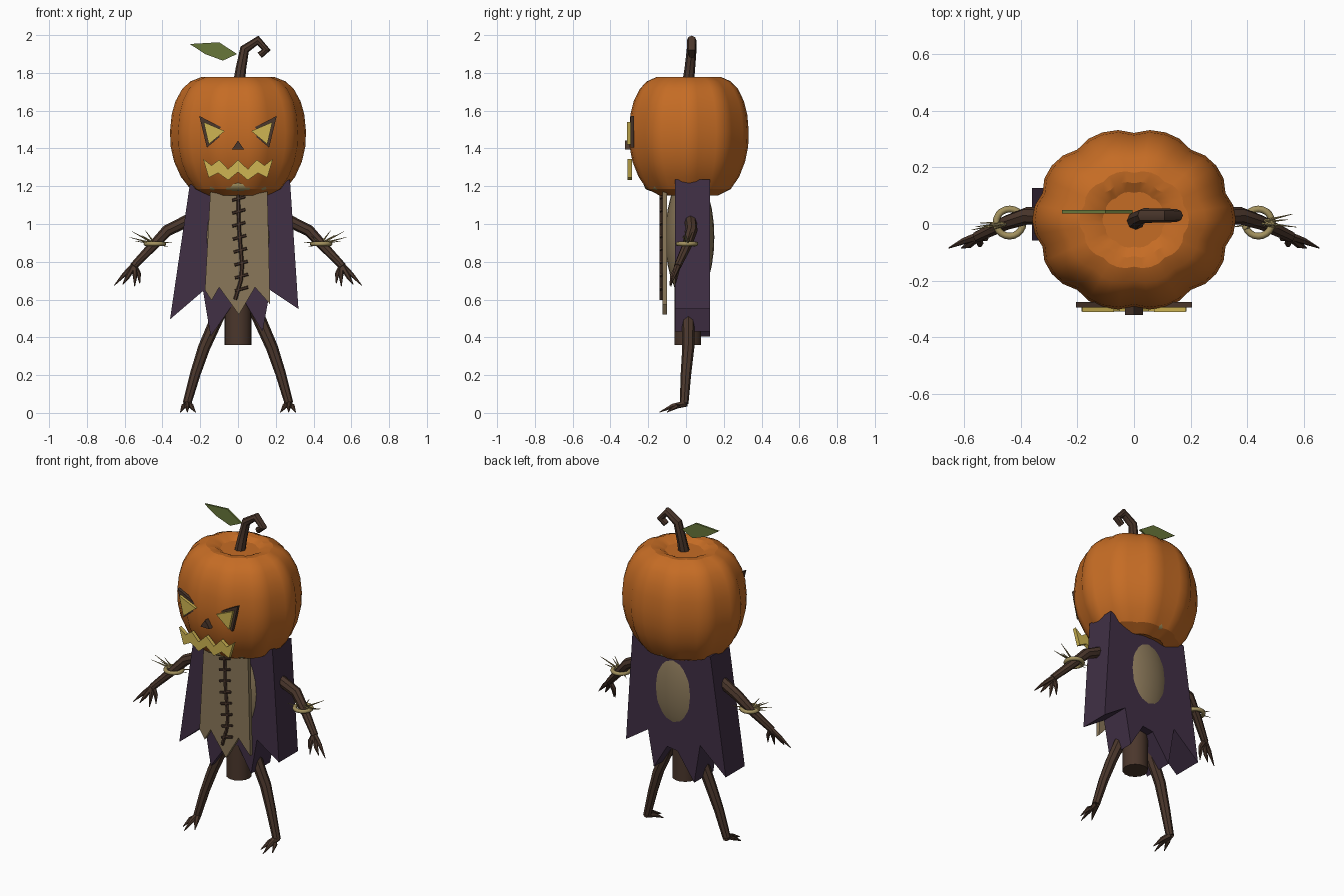
import bpy, bmesh, math, random
from mathutils import Vector

if "Cube" in bpy.data.objects:
    bpy.data.objects.remove(bpy.data.objects["Cube"])

random.seed(4)


def mat(name, rgb):
    m = bpy.data.materials.new(name)
    m.diffuse_color = (*rgb, 1)
    m.use_nodes = True
    m.node_tree.nodes["Principled BSDF"].inputs["Base Color"].default_value = m.diffuse_color
    return m


ORANGE = mat("pumpkin_orange", (0.56, 0.150, 0.018))
BARK = mat("bark_brown", (0.070, 0.038, 0.025))
PURPLE = mat("cloak_purple", (0.052, 0.029, 0.060))
TAN = mat("burlap_tan", (0.255, 0.187, 0.100))
GLOW = mat("glow_yellow", (0.62, 0.46, 0.085))
STRAW = mat("straw", (0.36, 0.28, 0.110))
GREEN = mat("leaf_green", (0.135, 0.180, 0.042))


def finish(name, bm, material, smooth=None):
    bmesh.ops.recalc_face_normals(bm, faces=bm.faces)
    me = bpy.data.meshes.new(name)
    bm.to_mesh(me)
    bm.free()
    me.materials.append(material)
    ob = bpy.data.objects.new(name, me)
    bpy.context.collection.objects.link(ob)
    if smooth:
        bpy.ops.object.select_all(action='DESELECT')
        ob.select_set(True)
        bpy.context.view_layer.objects.active = ob
        bpy.ops.object.shade_smooth_by_angle(angle=math.radians(smooth))
    return ob


def skin(bm, rings):
    """Join equal rings of verts with quads and cap both ends."""
    n = len(rings[0])
    for a, b in zip(rings, rings[1:]):
        for i in range(n):
            j = (i + 1) % n
            bm.faces.new((a[i], a[j], b[j], b[i]))
    bm.faces.new(rings[0])
    bm.faces.new(rings[-1])


def tube(bm, pts, radii, n=8):
    """Sweep a round section along a polyline."""
    pts = [Vector(p) for p in pts]
    rings = []
    for i, (p, r) in enumerate(zip(pts, radii)):
        d = Vector()
        if i > 0:
            d += (p - pts[i - 1]).normalized()
        if i < len(pts) - 1:
            d += (pts[i + 1] - p).normalized()
        d.normalize()
        ref = Vector((0, 1, 0)) if abs(d.y) < 0.9 else Vector((0, 0, 1))
        u = d.cross(ref).normalized()
        v = d.cross(u)
        rings.append([bm.verts.new(p + r * (math.cos(t) * u + math.sin(t) * v))
                      for t in (math.tau * k / n for k in range(n))])
    skin(bm, rings)


def tube_part(name, pts, radii, material, n=8):
    bm = bmesh.new()
    tube(bm, pts, radii, n)
    return finish(name, bm, material, 40)


def plate(name, pts, y0, y1, material):
    """Extrude an x/z outline from y0 to y1."""
    bm = bmesh.new()
    f = bm.faces.new([bm.verts.new((x, y0, z)) for x, z in pts])
    r = bmesh.ops.extrude_face_region(bm, geom=[f])
    for v in r["geom"]:
        if isinstance(v, bmesh.types.BMVert):
            v.co.y = y1
    return finish(name, bm, material)


def torus(name, centre, major, minor, material, n=20, m=8):
    bm = bmesh.new()
    c = Vector(centre)
    g = [[bm.verts.new(c + Vector(((major + minor * math.cos(b)) * math.cos(a),
                                   (major + minor * math.cos(b)) * math.sin(a),
                                   minor * math.sin(b))))
          for b in (math.tau * k / m for k in range(m))]
         for a in (math.tau * k / n for k in range(n))]
    for i in range(n):
        for j in range(m):
            p, q = g[i], g[(i + 1) % n]
            bm.faces.new((p[j], q[j], q[(j + 1) % m], p[(j + 1) % m]))
    return finish(name, bm, material, 60)


# Pumpkin head: ten lobes around a bulging profile (radius fraction, z)
profile = [(0.30, 1.17), (0.48, 1.15), (0.70, 1.185), (0.84, 1.25), (0.94, 1.33),
           (0.99, 1.41), (1.0, 1.49), (0.975, 1.58), (0.92, 1.65), (0.82, 1.715),
           (0.70, 1.755), (0.54, 1.778), (0.42, 1.775), (0.31, 1.755)]
bm = bmesh.new()
rings = []
for f, z in profile:
    ring = []
    for k in range(40):
        a = math.tau * k / 40 + math.pi / 2
        lobe = 0.945 + 0.055 * abs(math.sin(5 * (a - math.pi / 2))) ** 0.7
        ring.append(bm.verts.new((0.36 * f * lobe * math.cos(a),
                                  0.015 + 0.325 * f * lobe * math.sin(a), z)))
    rings.append(ring)
skin(bm, rings)
finish("pumpkin_head", bm, ORANGE, 25)

# Curled stem and leaf
tube_part("stem", [(0.005, 0.01, 1.74), (0.015, 0.02, 1.82), (0.035, 0.03, 1.925),
                   (0.105, 0.03, 1.972), (0.15, 0.03, 1.922), (0.115, 0.03, 1.893)],
          [0.032, 0.028, 0.026, 0.025, 0.023, 0.018], BARK)
plate("leaf", [(-0.255, 1.953), (-0.10, 1.962), (-0.005, 1.90), (-0.08, 1.865),
               (-0.175, 1.90)], 0.038, 0.05, GREEN)

# Carved face
for s, side in ((-1, "left"), (1, "right")):
    plate(side + "_eye_frame", [(s * 0.205, 1.572), (s * 0.055, 1.495),
                                (s * 0.165, 1.405)], -0.295, -0.275, BARK)
    plate(side + "_eye_glow", [(s * 0.182, 1.540), (s * 0.07, 1.492),
                               (s * 0.155, 1.422)], -0.312, -0.29, GLOW)
plate("nose", [(0, 1.442), (0.032, 1.395), (-0.032, 1.395)], -0.322, -0.27, BARK)
top = [(-0.185, 1.345), (-0.14, 1.31), (-0.10, 1.34), (-0.052, 1.29), (0, 1.34)]
low = [(0, 1.275), (-0.052, 1.232), (-0.105, 1.27), (-0.155, 1.245)]
mouth = top + [(-x, z) for x, z in top[-2::-1]] + [(-x, z) for x, z in low[::-1]] + low[1:]
plate("mouth", mouth, -0.31, -0.287, GLOW)

# Straw collar tucked under the head
torus("collar", (0, 0.01, 1.21), 0.20, 0.035, STRAW, 24)

# Stuffed torso
bm = bmesh.new()
bmesh.ops.create_uvsphere(bm, u_segments=24, v_segments=14, radius=1)
for v in bm.verts:
    v.co = (v.co.x * 0.21, 0.02 + v.co.y * 0.13, 0.93 + v.co.z * 0.34)
finish("torso", bm, TAN, 40)
tube_part("post", [(0, 0.01, 0.36), (0, 0.01, 0.9)], [0.072, 0.072], BARK, 14)

# Ragged cloak and front panel
plate("cloak", [(-0.255, 1.21), (-0.36, 0.495), (-0.185, 0.645), (-0.145, 0.405),
                (-0.03, 0.57), (0.04, 0.58), (0.13, 0.43), (0.17, 0.65), (0.32, 0.55),
                (0.275, 1.235), (0.15, 1.19), (-0.15, 1.19)], -0.058, 0.127, PURPLE)
plate("front_panel", [(-0.145, 1.20), (-0.175, 0.65), (-0.14, 0.595), (-0.10, 0.665),
                      (0.005, 0.52), (0.09, 0.665), (0.17, 0.575), (0.155, 1.20)],
      -0.125, -0.10, TAN)

# Seam with cross stitches
seam = [(0, 1.18), (0.005, 0.98), (0.022, 0.78), (0.015, 0.70), (-0.015, 0.60)]
tube_part("seam", [(x, -0.132, z) for x, z in seam], [0.010] * 5, BARK, 6)
bm = bmesh.new()
for i in range(8):
    z = 1.135 - 0.0685 * i
    x = 0.004 + 0.015 * max(0, min(1, (1.0 - z) / 0.25))
    tube(bm, [(x - 0.035, -0.134, z - 0.010), (x + 0.035, -0.134, z + 0.010)],
         [0.008, 0.008], 6)
finish("stitches", bm, BARK, 40)

# Limbs, built for each side
for s, side in ((-1, "left"), (1, "right")):
    tube_part(side + "_leg", [(s * 0.085, 0.012, 0.56), (s * 0.18, 0.012, 0.345),
                              (s * 0.225, 0.0, 0.21), (s * 0.27, -0.01, 0.05)],
              [0.036, 0.032, 0.028, 0.023], BARK)
    bm = bmesh.new()
    for x, y in ((0.225, -0.10), (0.268, -0.14), (0.305, -0.10)):
        tube(bm, [(s * 0.27, 0.0, 0.05), (s * (0.27 + x) / 2, y * 0.5, 0.036),
                  (s * x, y, 0.004)], [0.019, 0.014, 0.002], 6)
    finish(side + "_toes", bm, BARK, 40)

    tube_part(side + "_arm", [(s * 0.20, 0.02, 1.05), (s * 0.375, 0.03, 0.965),
                              (s * 0.45, 0.005, 0.885), (s * 0.555, -0.045, 0.775)],
              [0.034, 0.031, 0.026, 0.020], BARK)
    bm = bmesh.new()
    for mid, tip in (((0.60, -0.06, 0.735), (0.655, -0.085, 0.675)),
                     ((0.585, -0.075, 0.72), (0.61, -0.085, 0.68)),
                     ((0.545, -0.07, 0.725), (0.547, -0.08, 0.67)),
                     ((0.525, -0.05, 0.735), (0.52, -0.055, 0.685))):
        tube(bm, [(s * 0.55, -0.043, 0.78), (s * mid[0], *mid[1:]),
                  (s * tip[0], *tip[1:])], [0.016, 0.012, 0.002], 6)
    finish(side + "_fingers", bm, BARK, 40)

    # Straw cuff: ring plus loose spikes
    torus(side + "_cuff", (s * 0.44, 0.005, 0.895), 0.048, 0.012, STRAW)
    bm = bmesh.new()
    for x, z in ((0.56, 0.96), (0.575, 0.93), (0.545, 0.91), (0.49, 0.965),
                 (0.51, 0.94), (0.39, 0.935), (0.345, 0.905), (0.37, 0.88)):
        tube(bm, [(s * 0.44, 0.005, 0.895), (s * x, random.uniform(-0.03, 0.055), z)],
             [0.007, 0.001], 5)
    finish(side + "_straw", bm, STRAW, 40)
